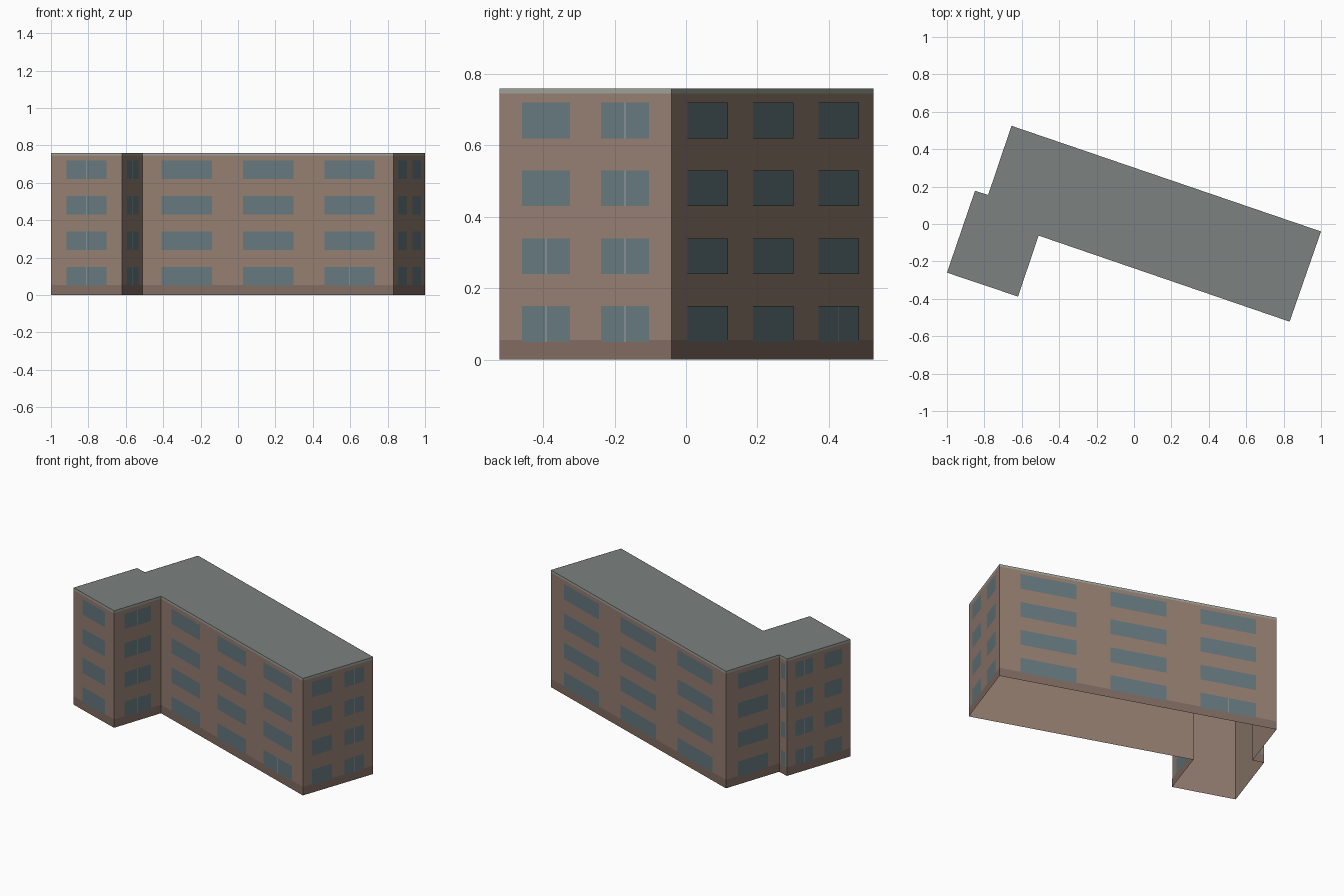
import bpy
from mathutils import Vector

if "Cube" in bpy.data.objects:
    bpy.data.objects.remove(bpy.data.objects["Cube"])

HEIGHT = 0.76
# Footprint, anticlockwise from the front left corner
PLAN = [(-1, -0.26), (-0.62, -0.388), (-0.51, -0.062), (0.832, -0.522),
        (1, -0.04), (-0.655, 0.525), (-0.78, 0.155), (-0.85, 0.178)]
# Window columns on each wall, as fractions of the wall length
ONE = [(0.22, 0.78)]
TWO = [(0.13, 0.41), (0.59, 0.87)]
THREE = [(0.075, 0.277), (0.4, 0.602), (0.725, 0.925)]
COLUMNS = [ONE, ONE, THREE, TWO, THREE, ONE, ONE, TWO]
# Floors with a visible mullion, per wall and column
MULLIONS = [[4], [4], [0, 0, 1], [2, 4], [0, 0, 1], [0], [0], [4, 4]]
FLOORS = [(0.05 + 0.19 * i, 0.15 + 0.19 * i) for i in range(4)]


def material(name, rgb):
    m = bpy.data.materials.new(name)
    m.diffuse_color = (*rgb, 1)
    m.use_nodes = True
    m.node_tree.nodes["Principled BSDF"].inputs["Base Color"].default_value = m.diffuse_color
    return m


def make(name, polygons, mat):
    verts, faces = [], []
    for poly in polygons:
        faces.append(range(len(verts), len(verts) + len(poly)))
        verts += poly
    mesh = bpy.data.meshes.new(name)
    mesh.from_pydata(verts, [], [list(f) for f in faces])
    mesh.materials.append(mat)
    obj = bpy.data.objects.new(name, mesh)
    bpy.context.collection.objects.link(obj)


def panel(i, a, b, z0, z1, out=0.0):
    """Upright rectangle on wall i, between fractions a and b."""
    p, q = Vector(PLAN[i]), Vector(PLAN[(i + 1) % len(PLAN)])
    d = (q - p).normalized()
    n = Vector((d.y, -d.x)) * out
    s, e = p.lerp(q, a) + n, p.lerp(q, b) + n
    return [(s.x, s.y, z0), (e.x, e.y, z0), (e.x, e.y, z1), (s.x, s.y, z1)]


walls = range(len(PLAN))

# Outer walls (open underneath), flat roof
make("walls", [panel(i, 0, 1, 0, HEIGHT) for i in walls],
     material("wall_brown", (0.30, 0.21, 0.165)))
make("roof", [[(x, y, HEIGHT) for x, y in PLAN]],
     material("roof_grey", (0.20, 0.22, 0.21)))

# Flush bands along the base and the roof edge
make("plinth", [panel(i, 0, 1, 0, 0.055, 0.0008) for i in walls],
     material("plinth_brown", (0.22, 0.15, 0.12)))
make("roof_edge", [panel(i, 0, 1, 0.745, HEIGHT, 0.0008) for i in walls],
     material("edge_grey", (0.34, 0.36, 0.32)))

# Windows and their thin mullions
panes, bars = [], []
for i in walls:
    for (a, b), count in zip(COLUMNS[i], MULLIONS[i]):
        length = (Vector(PLAN[(i + 1) % len(PLAN)]) - Vector(PLAN[i])).length
        mid, half = (a + b) / 2, 0.0012 / length
        for floor, (z0, z1) in enumerate(FLOORS):
            panes.append(panel(i, a, b, z0, z1, 0.0016))
            if floor < count:
                bars.append(panel(i, mid - half, mid + half, z0, z1, 0.0022))
make("windows", panes, material("window_blue", (0.13, 0.19, 0.21)))
make("mullions", bars, material("mullion_grey", (0.36, 0.38, 0.37)))
